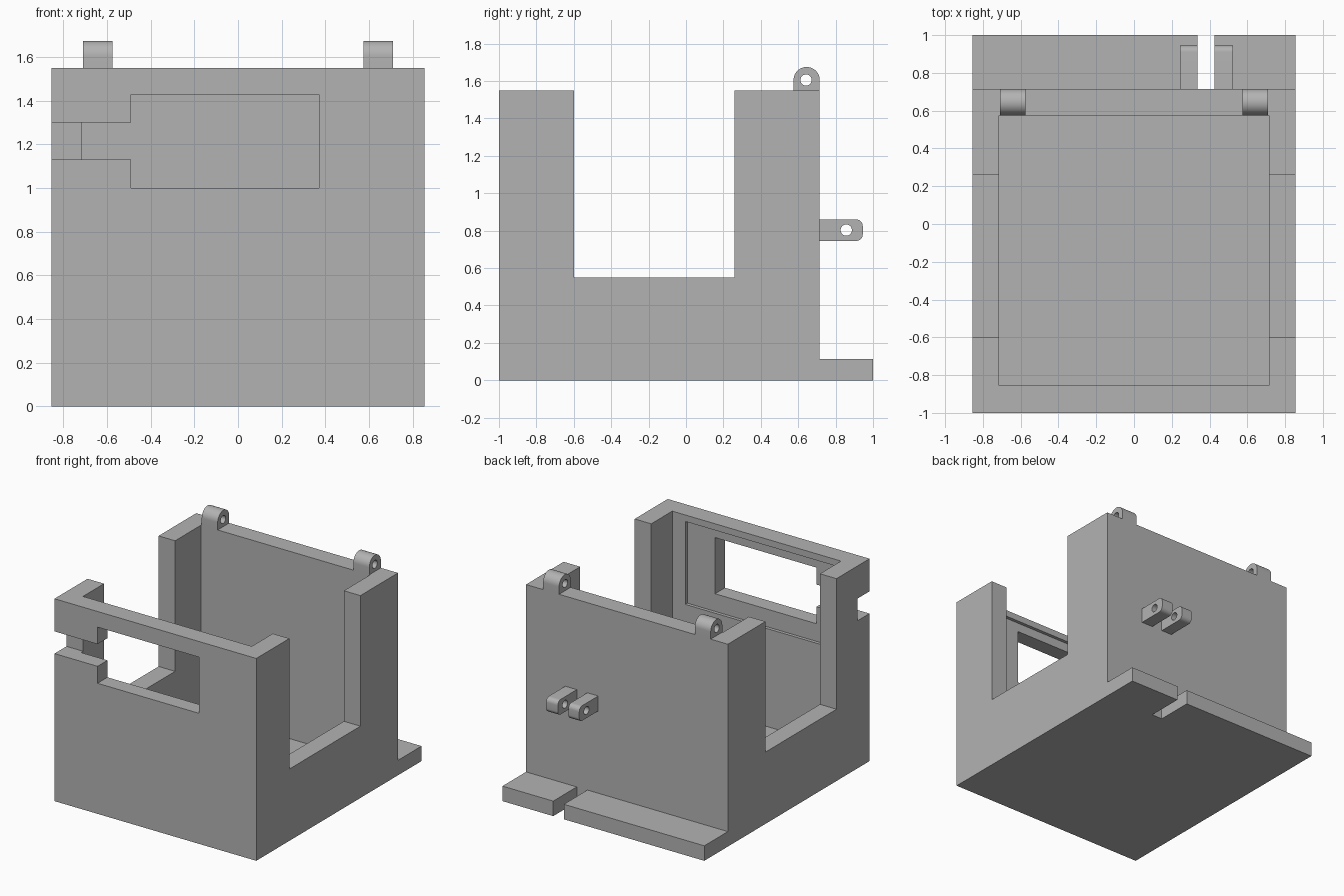
import bpy
import bmesh
from math import cos, sin, pi, radians

if "Cube" in bpy.data.objects:
    bpy.data.objects.remove(bpy.data.objects["Cube"], do_unlink=True)

grey = bpy.data.materials.new("plain_grey")
grey.use_nodes = True
grey.diffuse_color = (0.45, 0.45, 0.45, 1)
grey.node_tree.nodes["Principled BSDF"].inputs["Base Color"].default_value = grey.diffuse_color


def prism(name, outline, x0, x1):
    """Extrude a (y, z) outline along x."""
    bm = bmesh.new()
    face = bm.faces.new([bm.verts.new((x0, y, z)) for y, z in outline])
    moved = bmesh.ops.extrude_face_region(bm, geom=[face])["geom"]
    verts = [v for v in moved if isinstance(v, bmesh.types.BMVert)]
    bmesh.ops.translate(bm, verts=verts, vec=(x1 - x0, 0, 0))
    bmesh.ops.recalc_face_normals(bm, faces=bm.faces[:])
    mesh = bpy.data.meshes.new(name)
    bm.to_mesh(mesh)
    bm.free()
    mesh.materials.append(grey)
    obj = bpy.data.objects.new(name, mesh)
    bpy.context.collection.objects.link(obj)
    return obj


def box(name, x, y, z):
    return prism(name, [(y[0], z[0]), (y[1], z[0]), (y[1], z[1]), (y[0], z[1])], *x)


def arc(y, z, r, start, end, steps):
    angles = [radians(start + (end - start) * i / steps) for i in range(steps + 1)]
    return [(y + r * cos(a), z + r * sin(a)) for a in angles]


def activate(obj):
    bpy.ops.object.select_all(action='DESELECT')
    obj.select_set(True)
    bpy.context.view_layer.objects.active = obj


def cut(obj, cutter):
    mod = obj.modifiers.new("cut", 'BOOLEAN')
    mod.operation = 'DIFFERENCE'
    mod.solver = 'EXACT'
    mod.object = cutter
    activate(obj)
    bpy.ops.object.modifier_apply(modifier=mod.name)
    bpy.data.objects.remove(cutter, do_unlink=True)


def lug(name, outline, x0, x1, hole_y, hole_z):
    """Rounded lug with a pin hole along x."""
    obj = prism(name, outline, x0, x1)
    circle = arc(hole_y, hole_z, 0.03, 0, 352.5, 47)
    cut(obj, prism("pin_cutter", circle, x0 - 0.1, x1 + 0.1))
    activate(obj)
    bpy.ops.object.shade_smooth_by_angle(angle=radians(30))


# Open housing
W, IN, H = 0.855, 0.715, 1.55
housing = box("housing", (-W, W), (-1, 0.715), (0, H))
cut(housing, box("cavity", (-IN, IN), (-0.855, 0.575), (0.115, 2)))
cut(housing, box("side_openings", (-1, 1), (-0.6, 0.26), (0.55, 2)))

# Screen recess, window and cable slot in the front wall
cut(housing, box("recess", (-IN, 0.605), (-0.88, -0.7), (0.865, 1.5)))
cut(housing, box("window", (-0.49, 0.37), (-1.1, -0.7), (1.0, 1.43)))
cut(housing, box("slot", (-1, -0.45), (-1.1, -0.855), (1.13, 1.3)))

# Rear foot plate with a notch
base = box("foot_plate", (-W, W), (0.715, 1), (0, 0.115))
cut(base, box("notch", (0.335, 0.425), (0.7, 1.1), (-0.1, 0.3)))

# Hinge lugs on the rear wall
hinge = [(0.575, H), (0.715, H)] + arc(0.645, 1.605, 0.07, 0, 180, 24)
for side, x in (("right", -0.71), ("left", 0.575)):
    lug(side + "_hinge_lug", hinge, x, x + 0.135, 0.642, 1.605)

# Pair of pin lugs on the back
r = 0.035
pin = ([(0.715, 0.86), (0.715, 0.745)]
       + arc(0.945 - r, 0.745 + r, r, -90, 0, 8)
       + arc(0.945 - r, 0.86 - r, r, 0, 90, 8))
for side, x0, x1 in (("right", 0.243, 0.335), ("left", 0.425, 0.523)):
    lug(side + "_pin_lug", pin, x0, x1, 0.857, 0.803)
